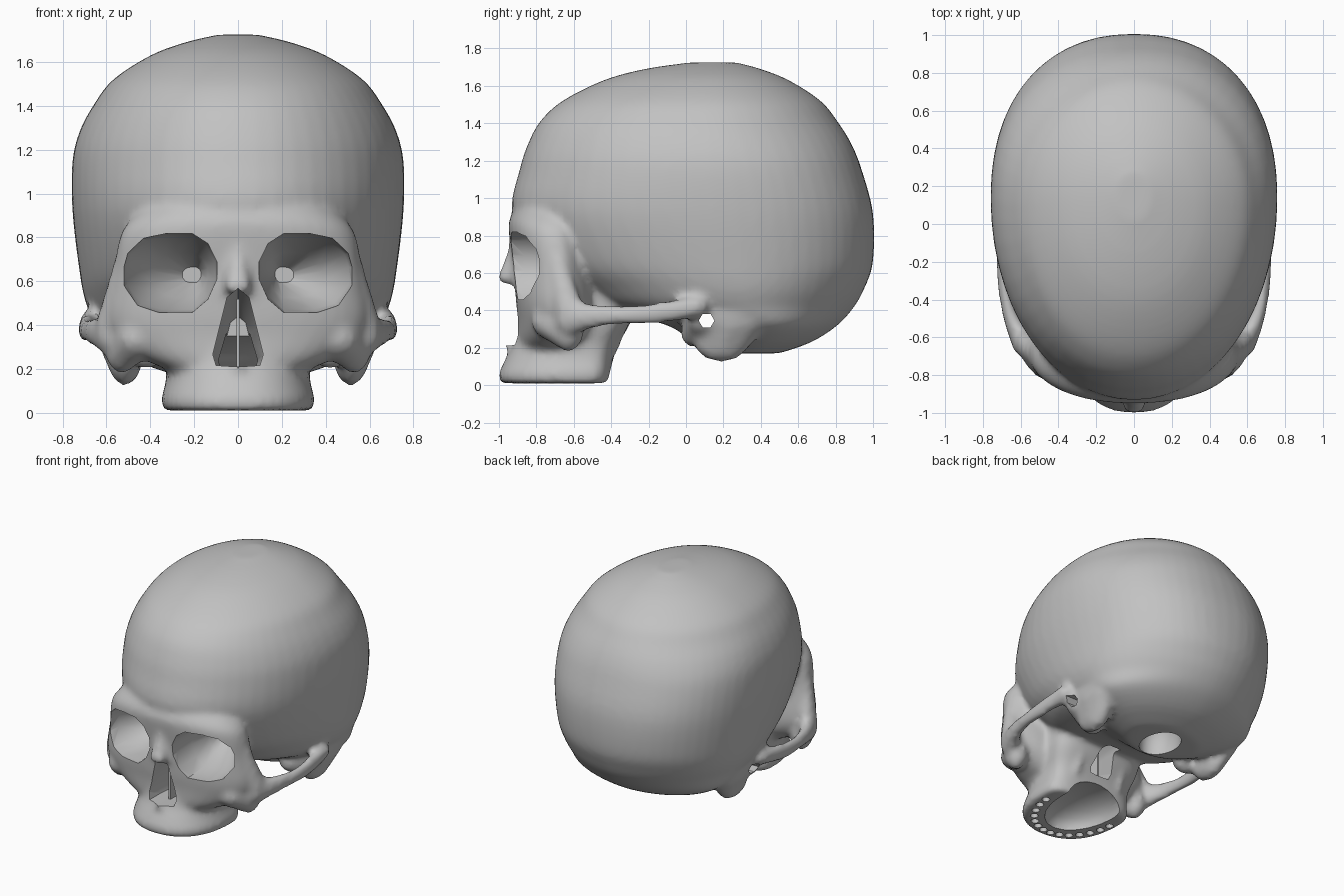
import bpy
import bmesh
from math import sin, cos, pi, copysign
from mathutils import Matrix, Vector

if "Cube" in bpy.data.objects:
    bpy.data.objects.remove(bpy.data.objects["Cube"], do_unlink=True)

bone = bpy.data.materials.new("bone_grey")
bone.use_nodes = True
colour = (0.54, 0.54, 0.54, 1)
bone.diffuse_color = colour
bone.node_tree.nodes["Principled BSDF"].inputs["Base Color"].default_value = colour


def make_object(name, bm):
    bmesh.ops.recalc_face_normals(bm, faces=bm.faces)
    mesh = bpy.data.meshes.new(name)
    bm.to_mesh(mesh)
    bm.free()
    mesh.materials.append(bone)
    ob = bpy.data.objects.new(name, mesh)
    bpy.context.collection.objects.link(ob)
    return ob


def bridge(bm, rings):
    """Skin a list of point rings and cap both ends."""
    loops = [[bm.verts.new(p) for p in ring] for ring in rings]
    n = len(loops[0])
    for a, b in zip(loops, loops[1:]):
        for i in range(n):
            j = (i + 1) % n
            bm.faces.new((a[i], a[j], b[j], b[i]))
    bm.faces.new(loops[0])
    bm.faces.new(loops[-1])


def resample(rows, steps=4):
    """Smooth curve through rows of numbers."""
    rows = [Vector(r) for r in rows]
    out = []
    for i in range(len(rows) - 1):
        p, q = rows[i], rows[i + 1]
        before, after = rows[max(i - 1, 0)], rows[min(i + 2, len(rows) - 1)]
        for k in range(steps):
            t = k / steps
            m, s = (q - before) / 2, (after - p) / 2
            out.append(p * (2 * t**3 - 3 * t**2 + 1) + m * (t**3 - 2 * t**2 + t)
                       + q * (3 * t**2 - 2 * t**3) + s * (t**3 - t**2))
    return out + [rows[-1]]


def egg_loft(bm, slices, widest, front_power, n=56):
    """Stack egg slices given as (z, front y, back y, half width, back power)."""
    rings = []
    for z, front, back, w, back_power in resample(slices):
        mid = front + widest * (back - front)
        ring = []
        for i in range(n):
            c, s = cos(2 * pi * i / n), sin(2 * pi * i / n)
            power = 2 / (back_power if s > 0 else front_power)
            x = w * copysign(abs(c) ** power, c)
            reach = (back - mid) if s > 0 else (mid - front)
            ring.append((x, mid + reach * copysign(abs(s) ** power, s), z))
        rings.append(ring)
    bridge(bm, rings)


def blob(bm, centre, radii, detail=2):
    matrix = Matrix.Translation(centre) @ Matrix.Diagonal((*radii, 1))
    bmesh.ops.create_icosphere(bm, subdivisions=detail, radius=1, matrix=matrix)


def bone_strut(bm, start_to_end, sides=(1, -1)):
    """Overlapping ellipsoids along (x, y, z, rx, ry, rz) stations."""
    for p in resample(start_to_end, 8):
        for side in sides:
            blob(bm, (side * p[0], p[1], p[2]), p[3:6])


def tapered_hole(bm, outline, stations, side=1):
    """Tunnel along y; stations are (y, centre x, centre z, scale)."""
    bridge(bm, [[(side * (cx + x * k), y, cz + z * k) for x, z in outline]
                for y, cx, cz, k in stations])


skull_bm = bmesh.new()

# Braincase
egg_loft(skull_bm, [
    (1.725, 0.02, 0.27, 0.09, 2), (1.69, -0.22, 0.4, 0.24, 2),
    (1.63, -0.44, 0.55, 0.4, 2), (1.52, -0.66, 0.72, 0.57, 2),
    (1.41, -0.78, 0.81, 0.655, 2), (1.29, -0.845, 0.885, 0.72, 2.1),
    (1.15, -0.89, 0.94, 0.755, 2.2), (0.92, -0.93, 1.0, 0.755, 2.25),
    (0.66, -0.8, 1.0, 0.725, 2.15), (0.52, -0.62, 0.955, 0.70, 2),
    (0.42, -0.46, 0.9, 0.66, 1.9), (0.32, -0.1, 0.81, 0.6, 1.8),
    (0.23, 0.03, 0.67, 0.45, 1.8), (0.17, 0.1, 0.5, 0.28, 1.8)], 0.56, 2.05)

# Brow, eye region and upper cheeks
egg_loft(skull_bm, [
    (0.96, -0.90, -0.5, 0.4, 2), (0.88, -0.945, -0.5, 0.49, 2),
    (0.8, -0.945, -0.5, 0.54, 2), (0.62, -0.92, -0.48, 0.57, 2),
    (0.45, -0.91, -0.46, 0.6, 2), (0.35, -0.9, -0.46, 0.57, 2),
    (0.26, -0.9, -0.48, 0.46, 2), (0.2, -0.9, -0.5, 0.33, 2)], 0.58, 2.25)

# Upper jaw
egg_loft(skull_bm, [
    (0.01, -0.99, -0.41, 0.335, 3.5), (0.06, -1.0, -0.4, 0.35, 3.5),
    (0.14, -0.965, -0.39, 0.33, 3.5), (0.22, -0.925, -0.36, 0.33, 3.2),
    (0.35, -0.9, -0.29, 0.36, 3), (0.5, -0.88, -0.25, 0.36, 3)], 0.72, 2.3)

# Cheekbone body, outer eye rim, cheek arch and the bump behind the ear
bone_strut(skull_bm, [(0.46, -0.72, 0.34, 0.10, 0.11, 0.10),
                      (0.53, -0.63, 0.3, 0.08, 0.09, 0.125)])
bone_strut(skull_bm, [(0.5, -0.7, 0.78, 0.04, 0.05, 0.05),
                      (0.555, -0.67, 0.6, 0.035, 0.055, 0.05),
                      (0.59, -0.62, 0.4, 0.06, 0.08, 0.08)])
bone_strut(skull_bm, [(0.59, -0.62, 0.36, 0.06, 0.08, 0.10),
                      (0.655, -0.48, 0.37, 0.042, 0.05, 0.065),
                      (0.69, -0.3, 0.375, 0.036, 0.05, 0.052),
                      (0.69, -0.12, 0.39, 0.04, 0.05, 0.06),
                      (0.66, 0.06, 0.42, 0.06, 0.06, 0.06)])
bone_strut(skull_bm, [(0.55, 0.24, 0.38, 0.1, 0.22, 0.14),
                      (0.515, 0.19, 0.25, 0.08, 0.16, 0.13)])

# Ear region running inward under the braincase
bone_strut(skull_bm, [(0.58, 0.08, 0.36, 0.08, 0.08, 0.09),
                      (0.42, 0.04, 0.28, 0.1, 0.07, 0.08)])

# Bridge of the nose and the small spine under it
bone_strut(skull_bm, [(0, -0.88, 0.86, 0.07, 0.06, 0.05),
                      (0, -0.89, 0.74, 0.055, 0.06, 0.05),
                      (0, -0.92, 0.65, 0.055, 0.058, 0.045),
                      (0, -0.955, 0.575, 0.065, 0.055, 0.04)], sides=(1,))
bone_strut(skull_bm, [(0, -0.9, 0.19, 0.05, 0.05, 0.04),
                      (0, -0.94, 0.205, 0.03, 0.03, 0.03)], sides=(1,))

# Thin wings behind the upper jaw
bone_strut(skull_bm, [(0.17, -0.35, 0.4, 0.05, 0.07, 0.07),
                      (0.19, -0.42, 0.2, 0.04, 0.06, 0.06)])

# Fuse the overlapping parts into one soft surface
skull = make_object("skull", skull_bm)
bpy.context.view_layer.objects.active = skull
skull.select_set(True)
fuse = skull.modifiers.new("fuse", "REMESH")
fuse.mode, fuse.voxel_size = "VOXEL", 0.021
soften = skull.modifiers.new("soften", "SMOOTH")
soften.factor, soften.iterations = 0.5, 6
for mod in (fuse, soften):
    bpy.ops.object.modifier_apply(modifier=mod.name)


def carve(name, bm):
    """Subtract a shape, trying the next solver if one loses the surface."""
    cutter = make_object(name, bm)
    cutter.hide_render = True
    mod = skull.modifiers.new(name, "BOOLEAN")
    mod.operation, mod.object = "DIFFERENCE", cutter
    for solver in ("EXACT", "MANIFOLD", "FLOAT"):
        mod.solver = solver
        graph = bpy.context.evaluated_depsgraph_get()
        result = bpy.data.meshes.new_from_object(skull.evaluated_get(graph))
        if len(result.polygons) > 0.7 * len(skull.data.polygons):
            skull.data = result
            break
    skull.modifiers.remove(mod)
    bpy.data.objects.remove(cutter, do_unlink=True)


# Eye sockets with a slightly flared rim
socket_outline = [(-0.21, 0.05), (-0.17, 0.13), (-0.1, 0.175), (0.02, 0.175),
                  (0.12, 0.155), (0.2, 0.09), (0.22, 0.03), (0.22, -0.06),
                  (0.15, -0.15), (0.05, -0.18), (-0.1, -0.18), (-0.17, -0.12),
                  (-0.21, -0.03)]
for side in (1, -1):
    cut = bmesh.new()
    tapered_hole(cut, socket_outline, [
        (-1.2, 0.31, 0.64, 1.04), (-0.86, 0.31, 0.64, 1.01), (-0.7, 0.3, 0.64, 0.93),
        (-0.55, 0.26, 0.63, 0.58), (-0.4, 0.21, 0.63, 0.2)], side)
    carve("eye_socket_cutter", cut)

# Nose opening
half = [(0.05, 0.16), (0.085, 0.02), (0.115, -0.1), (0.10, -0.15), (0.03, -0.155)]
nose_outline = [(0, 0.2)] + half + [(-x, z) for x, z in reversed(half)]
cut = bmesh.new()
tapered_hole(cut, nose_outline, [(-1.2, 0, 0.37, 1), (-0.78, 0, 0.365, 1),
                                 (-0.2, 0, 0.3, 0.7)])
carve("nose_cutter", cut)

# Hollow palate
cut = bmesh.new()
blob(cut, (0, -0.5, 0), (0.235, 0.365, 0.15), 3)
carve("palate_cutter", cut)

# Row of tooth sockets
cut = bmesh.new()
teeth = 14
for i in range(teeth):
    a = pi * (i + 0.5) / teeth
    blob(cut, (0.287 * cos(a), -0.56 - 0.375 * sin(a), 0.01), (0.028, 0.028, 0.05))
carve("tooth_socket_cutter", cut)

# Opening for the spine
cut = bmesh.new()
blob(cut, (0, 0.28, 0.2), (0.13, 0.17, 0.22), 3)
carve("spine_opening_cutter", cut)

# Ear canals
cut = bmesh.new()
ear = Matrix.Translation((0, 0.11, 0.345)) @ Matrix.Rotation(pi / 2, 4, "Y")
bmesh.ops.create_cone(cut, cap_ends=True, segments=6, radius1=0.042, radius2=0.042,
                      depth=2, matrix=ear)
carve("ear_canal_cutter", cut)

bpy.ops.object.shade_smooth_by_angle(angle=0.7)

# Thin wall dividing the nose
wall = bmesh.new()
bmesh.ops.create_cube(wall, size=1, matrix=Matrix.Translation((0, -0.6, 0.36))
                      @ Matrix.Diagonal((0.014, 0.44, 0.32, 1)))
make_object("nasal_septum", wall)
